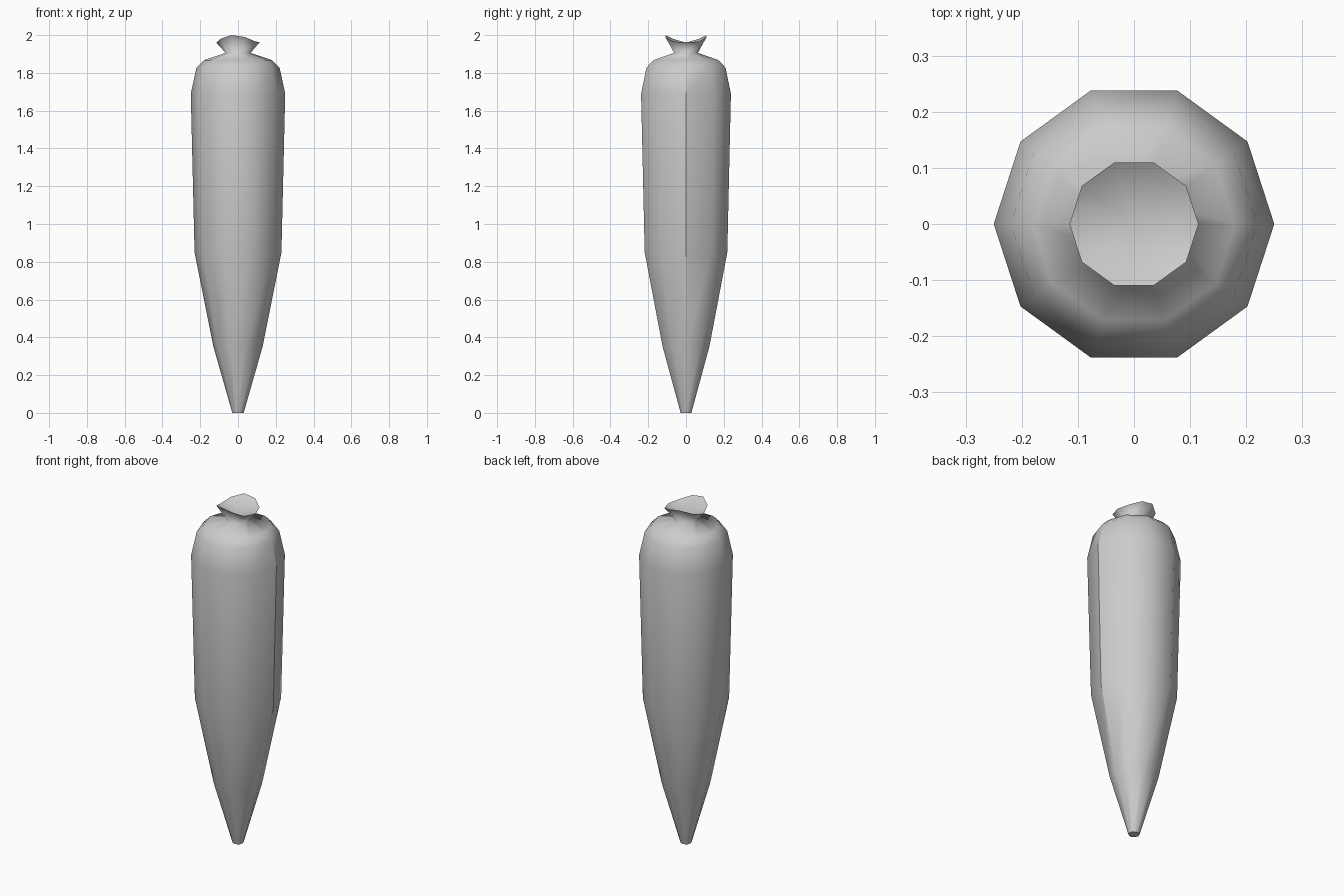
import bpy, bmesh, math

if "Cube" in bpy.data.objects:
    bpy.data.objects.remove(bpy.data.objects["Cube"])

SIDES = 10
# body profile: (radius, height)
PROFILE = [(0.03, 0.0), (0.13, 0.35), (0.23, 0.85), (0.25, 1.69),
           (0.22, 1.828), (0.18, 1.868), (0.066, 1.906)]
# flared rim heights, from +x round to -x (mirrored in y)
RIM = [1.962, 1.966, 1.99, 2.0, 1.98, 1.96]

bm = bmesh.new()


def ring(radius, height):
    return [bm.verts.new((radius * math.cos(math.tau * i / SIDES),
                          radius * math.sin(math.tau * i / SIDES), height(i)))
            for i in range(SIDES)]


# tapered sack, pinched neck and flared, uneven mouth
rings = [ring(r, lambda i, z=z: z) for r, z in PROFILE]
rings.append(ring(0.115, lambda i: RIM[min(i, SIDES - i)]))
for a, b in zip(rings, rings[1:]):
    for i in range(SIDES):
        j = (i + 1) % SIDES
        bm.faces.new((a[i], a[j], b[j], b[i]))

# closed tip and funnel inside the mouth
bm.faces.new(rings[0][::-1])
centre = bm.verts.new((0, 0, 1.925))
for i in range(SIDES):
    bm.faces.new((rings[-1][i], rings[-1][(i + 1) % SIDES], centre))

for f in bm.faces:
    f.smooth = True
# seam down the +x side, crisp mouth edge and tip
for a, b in zip(rings[1:5], rings[2:5]):
    bm.edges.get((a[0], b[0])).smooth = False
for r in (rings[0], rings[-1]):
    for i in range(SIDES):
        bm.edges.get((r[i], r[(i + 1) % SIDES])).smooth = False

mesh = bpy.data.meshes.new("punching_sack")
bm.to_mesh(mesh)
bm.free()
bpy.context.collection.objects.link(bpy.data.objects.new("tied_sack", mesh))
